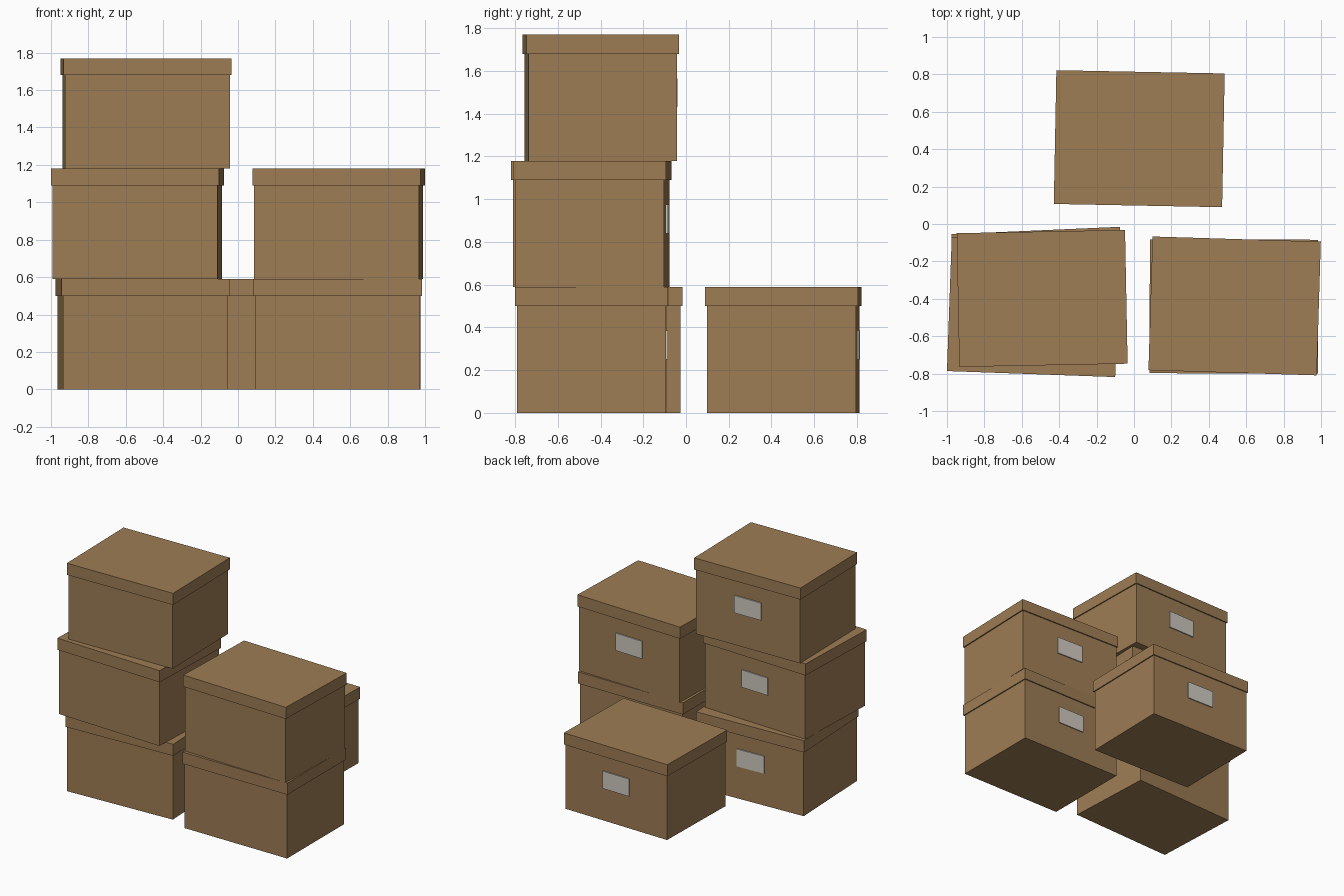
import bpy
import math
from mathutils import Matrix

if "Cube" in bpy.data.objects:
    bpy.data.objects.remove(bpy.data.objects["Cube"])

# Shared carton dimensions
BODY = (0.882, 0.697, 0.50)
LID = (0.90, 0.715, 0.09)
LABEL = (0.23, 0.012, 0.135)
HEIGHT = BODY[2] + LID[2]


def material(name, rgb):
    mat = bpy.data.materials.new(name)
    mat.diffuse_color = (*rgb, 1.0)
    mat.use_nodes = True
    mat.node_tree.nodes["Principled BSDF"].inputs["Base Color"].default_value = mat.diffuse_color
    return mat


cardboard = material("cardboard", (0.34, 0.205, 0.09))
label_grey = material("label_grey", (0.62, 0.59, 0.52))


def block(name, size, local, place, mat):
    """Axis-sized block at a local position, moved by the carton placement."""
    bpy.ops.mesh.primitive_cube_add(size=1)
    ob = bpy.context.object
    ob.name = name
    ob.data.transform(place @ Matrix.Translation(local) @ Matrix.Diagonal((*size, 1)))
    ob.data.materials.append(mat)
    return ob


def carton(name, x, y, level, degrees):
    place = (Matrix.Translation((x, y, level * HEIGHT))
             @ Matrix.Rotation(math.radians(degrees), 4, 'Z'))
    # Body, overhanging lid and label plate on the back face
    block(name + "_body", BODY, (0, 0, BODY[2] / 2), place, cardboard)
    block(name + "_lid", LID, (0, 0, BODY[2] + LID[2] / 2), place, cardboard)
    block(name + "_label", LABEL, (0, BODY[1] / 2 + 0.002, 0.318), place, label_grey)


# name, centre x, centre y, stack level, turn
cartons = [
    ("left_bottom_box", -0.510, -0.392, 0, 2.5),
    ("left_middle_box", -0.5375, -0.445, 1, -2.05),
    ("left_top_box", -0.491, -0.398, 2, 1.1),
    ("right_bottom_box", 0.534, -0.441, 0, -0.1),
    ("right_upper_box", 0.538, -0.438, 1, -1.75),
    ("back_box", 0.028, 0.456, 0, -1.1),
]
for c in cartons:
    carton(*c)
